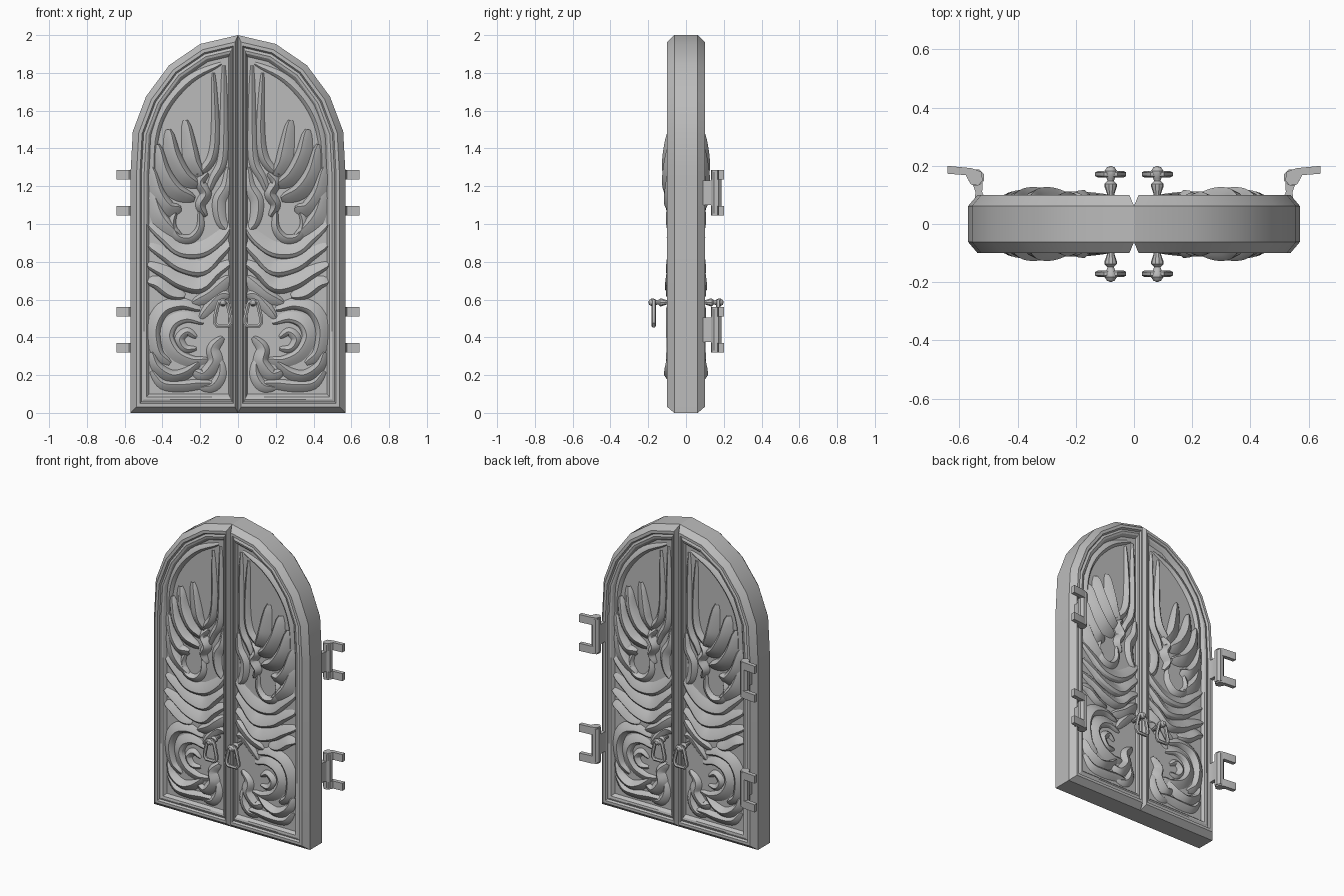
import bpy, bmesh, math
from mathutils import Vector

if "Cube" in bpy.data.objects:
    bpy.data.objects.remove(bpy.data.objects["Cube"])

stone = bpy.data.materials.new("grey_stone")
stone.diffuse_color = (0.5, 0.5, 0.5, 1)
stone.use_nodes = True
stone.node_tree.nodes["Principled BSDF"].inputs["Base Color"].default_value = stone.diffuse_color


def finish(name, bm, mirror=(True, True)):
    """Turn a bmesh into a named object, mirrored left/right and front/back."""
    bmesh.ops.recalc_face_normals(bm, faces=bm.faces)
    me = bpy.data.meshes.new(name)
    bm.to_mesh(me)
    bm.free()
    return setup(bpy.data.objects.new(name, me), mirror)


def setup(ob, mirror):
    if ob.name not in bpy.context.collection.objects:
        bpy.context.collection.objects.link(ob)
    ob.data.materials.append(stone)
    bpy.ops.object.select_all(action='DESELECT')
    ob.select_set(True)
    bpy.context.view_layer.objects.active = ob
    bpy.ops.object.shade_smooth_by_angle(angle=math.radians(32))
    m = ob.modifiers.new("mirror", 'MIRROR')
    m.use_axis = (mirror[0], mirror[1], False)
    m.merge_threshold = 0.0005
    return ob


# Door leaf: arched outline inset in steps to form the moulded frame and panel
OUTLINE = [(0, 0), (.57, 0), (.57, 1.25), (.557, 1.49), (.487, 1.675),
           (.365, 1.84), (.2, 1.953), (0, 2)]


def inset(d):
    n, out = len(OUTLINE), []
    lines = []
    for i in range(n):
        a, b = Vector(OUTLINE[i]), Vector(OUTLINE[(i + 1) % n])
        t = (b - a).normalized()
        nrm = Vector((-t.y, t.x))
        w = .5 if i == n - 1 else 1
        lines.append((nrm, nrm.dot(a) + d * w))
    for i in range(n):
        (p, c), (q, e) = lines[i - 1], lines[i]
        det = p.x * q.y - p.y * q.x
        out.append(((c * q.y - e * p.y) / det, (p.x * e - q.x * c) / det))
    return out


PANEL = .072
bm = bmesh.new()
rings = []
for d, y in [(0, 0), (0, .062), (.032, .1), (.05, .1), (.058, .088),
             (.072, .094), (.085, .09), (.1, PANEL)]:
    rings.append([bm.verts.new((x, -y, z)) for x, z in inset(d)])
for r, s in zip(rings, rings[1:]):
    for i in range(len(r)):
        j = (i + 1) % len(r)
        bm.faces.new((r[i], r[j], s[j], s[i]))
bm.faces.new(rings[-1])
finish("door_leaves", bm)


# Carved relief: tapered ridges with one steep and one gentle flank
def spline(pts, steps=5):
    p = [Vector(q) for q in pts]
    p = [2 * p[0] - p[1]] + p + [2 * p[-1] - p[-2]]
    out = []
    for i in range(1, len(p) - 2):
        a, b, c, d = p[i - 1:i + 3]
        for k in range(steps):
            t = k / steps
            out.append(.5 * (2 * b + (c - a) * t + (2 * a - 5 * b + 4 * c - d) * t * t
                             + (3 * b - a - 3 * c + d) * t ** 3))
    return out + [p[-2]]


def ridge(bm, pts, width, height, lean=.35):
    path, prev = spline(pts), None
    for i, p in enumerate(path):
        t = (path[min(i + 1, len(path) - 1)] - path[max(i - 1, 0)]).normalized()
        n = Vector((-t.y, t.x))
        f = .3 + .7 * math.sin(math.pi * i / (len(path) - 1)) ** .6
        row = []
        for s, h in [(-1, -.2), (-.55 + lean * .5, .65), (lean, 1), (lean * .6 + .4, .7), (1, -.2)]:
            q = p + n * s * width * f
            row.append(bm.verts.new((max(q.x, .03), -PANEL - h * height * f, q.y)))
        if prev:
            for k in range(4):
                bm.faces.new((prev[k], prev[k + 1], row[k + 1], row[k]))
        prev = row


def carving(name, strokes):
    bm = bmesh.new()
    for pts, w, h, lean in strokes:
        ridge(bm, pts, w, h, lean)
    finish(name, bm)


carving("arch_band", [
    ([(.45, 1.15), (.445, 1.45), (.38, 1.63), (.25, 1.77), (.09, 1.85)], .03, .02, .3),
])
carving("upper_stems", [
    ([(.075, 1.84), (.075, 1.5), (.085, 1.33), (.13, 1.24), (.16, 1.16)], .03, .025, 0),
    ([(.13, 1.8), (.12, 1.5), (.135, 1.36), (.18, 1.29), (.22, 1.26)], .03, .03, 0),
    ([(.16, 1.27), (.2, 1.22), (.17, 1.16), (.2, 1.1), (.17, 1.04)], .035, .045, 0),
    ([(.05, 1.3), (.06, 1.2), (.1, 1.12), (.09, 1.02), (.05, .96)], .04, .025, .2),
])
carving("feathers", [
    ([(.28, 1.55), (.26, 1.4), (.24, 1.32), (.19, 1.25)], .05, .04, -.5),
    ([(.37, 1.5), (.35, 1.36), (.29, 1.25), (.21, 1.2)], .055, .055, -.5),
    ([(.43, 1.42), (.4, 1.27), (.33, 1.17), (.23, 1.13)], .055, .055, -.5),
    ([(.46, 1.3), (.43, 1.16), (.37, 1.08), (.3, 1.08)], .05, .045, -.5),
    ([(.46, 1.17), (.43, 1.05), (.38, .98), (.3, .92)], .05, .035, -.5),
])
carving("scroll_rim", [
    ([(.2, 1.08), (.2, .98), (.25, .92), (.32, .93), (.35, 1), (.33, 1.07)], .03, .03, .3),
])
carving("wave_scales", [
    ([(.04, 1.0), (.1, .93), (.19, .87), (.3, .87), (.38, .93), (.47, 1.0)], .05, .03, -.5),
    ([(.04, .9), (.11, .84), (.19, .77), (.3, .79), (.38, .84), (.47, .89)], .05, .035, -.5),
    ([(.04, .8), (.12, .75), (.2, .68), (.3, .7), (.39, .75), (.48, .79)], .05, .04, -.5),
    ([(.28, .62), (.35, .64), (.42, .69), (.48, .7)], .045, .035, -.5),
    ([(.04, .72), (.09, .67), (.15, .62), (.24, .58)], .045, .03, .4),
    ([(.04, .62), (.09, .62), (.15, .56), (.2, .5)], .035, .02, .3),
])
carving("lower_scrolls", [
    ([(.2, .55), (.3, .58), (.4, .55), (.45, .45), (.43, .32), (.36, .26)], .045, .035, -.4),
    ([(.18, .48), (.27, .51), (.35, .48), (.38, .4), (.33, .31), (.24, .27), (.16, .28)], .045, .03, -.4),
    ([(.22, .4), (.27, .43), (.31, .39), (.28, .34), (.22, .34)], .03, .025, 0),
    ([(.08, .4), (.13, .34), (.12, .27), (.18, .2), (.24, .22)], .045, .035, .3),
    ([(.46, .32), (.43, .24), (.35, .19), (.27, .21), (.2, .27)], .04, .045, -.3),
    ([(.46, .22), (.4, .15), (.3, .14), (.2, .15), (.12, .15)], .035, .03, -.3),
    ([(.09, .28), (.09, .2), (.13, .14), (.2, .13)], .035, .025, .3),
])

# Handle knobs, turned about the y axis
HX, HZ = .08, .585
bm = bmesh.new()
prev = None
for r, y in [(.012, .085), (.013, .105), (.022, .13), (.022, .137), (.011, .148),
             (.014, .157), (.021, .17), (.021, .183), (.013, .195), (.003, .199)]:
    ring = [bm.verts.new((HX + r * math.cos(a * math.pi / 5), -y, HZ + r * math.sin(a * math.pi / 5)))
            for a in range(10)]
    if prev:
        for i in range(10):
            bm.faces.new((prev[i], prev[(i + 1) % 10], ring[(i + 1) % 10], ring[i]))
    prev = ring
bm.faces.new(prev)
finish("handle_knobs", bm)

# Hanging pulls, closed tapered loops
cu = bpy.data.curves.new("handle_pulls", 'CURVE')
cu.dimensions = '3D'
cu.bevel_depth = .012
cu.bevel_resolution = 1
sp = cu.splines.new('POLY')
loop = [(-.018, .592), (.018, .592), (.026, .575), (.043, .5), (.043, .478),
        (.03, .461), (-.03, .461), (-.043, .478), (-.043, .5), (-.026, .575)]
sp.points.add(len(loop) - 1)
for p, (x, z) in zip(sp.points, loop):
    p.co = (HX + x, -.171, z, 1)
sp.use_cyclic_u = True
pull = bpy.data.objects.new("handle_pulls", cu)
bpy.context.collection.objects.link(pull)
bpy.context.view_layer.objects.active = pull
pull.select_set(True)
bpy.ops.object.convert(target='MESH')
setup(bpy.context.object, (True, True))


# Hinges on the back: extruded plan profiles
def extrude(bm, profile, z0, z1):
    lo = [bm.verts.new((x, y, z0)) for x, y in profile]
    hi = [bm.verts.new((x, y, z1)) for x, y in profile]
    bm.faces.new(lo)
    bm.faces.new(hi)
    for i in range(len(lo)):
        j = (i + 1) % len(lo)
        bm.faces.new((lo[i], lo[j], hi[j], hi[i]))


BARREL = [(.543 + .029 * math.cos(a * math.pi / 4 + .39), .16 + .029 * math.sin(a * math.pi / 4 + .39))
          for a in range(8)]
PRONG = [(.52, .15), (.535, .132), (.562, .137), (.578, .168), (.642, .173),
         (.642, .2), (.56, .192), (.525, .18)]
TAB = [(.512, .085), (.547, .085), (.545, .11), (.555, .14), (.52, .145), (.522, .11)]
for name, z in (("lower", .32), ("upper", 1.045)):
    bm = bmesh.new()
    extrude(bm, BARREL, z + .01, z + .23)
    finish(name + "_hinge_barrels", bm, (True, False))
    bm = bmesh.new()
    extrude(bm, PRONG, z, z + .05)
    extrude(bm, PRONG, z + .19, z + .24)
    finish(name + "_hinge_arms", bm, (True, False))
    bm = bmesh.new()
    extrude(bm, TAB, z + .055, z + .185)
    finish(name + "_hinge_tabs", bm, (True, False))
